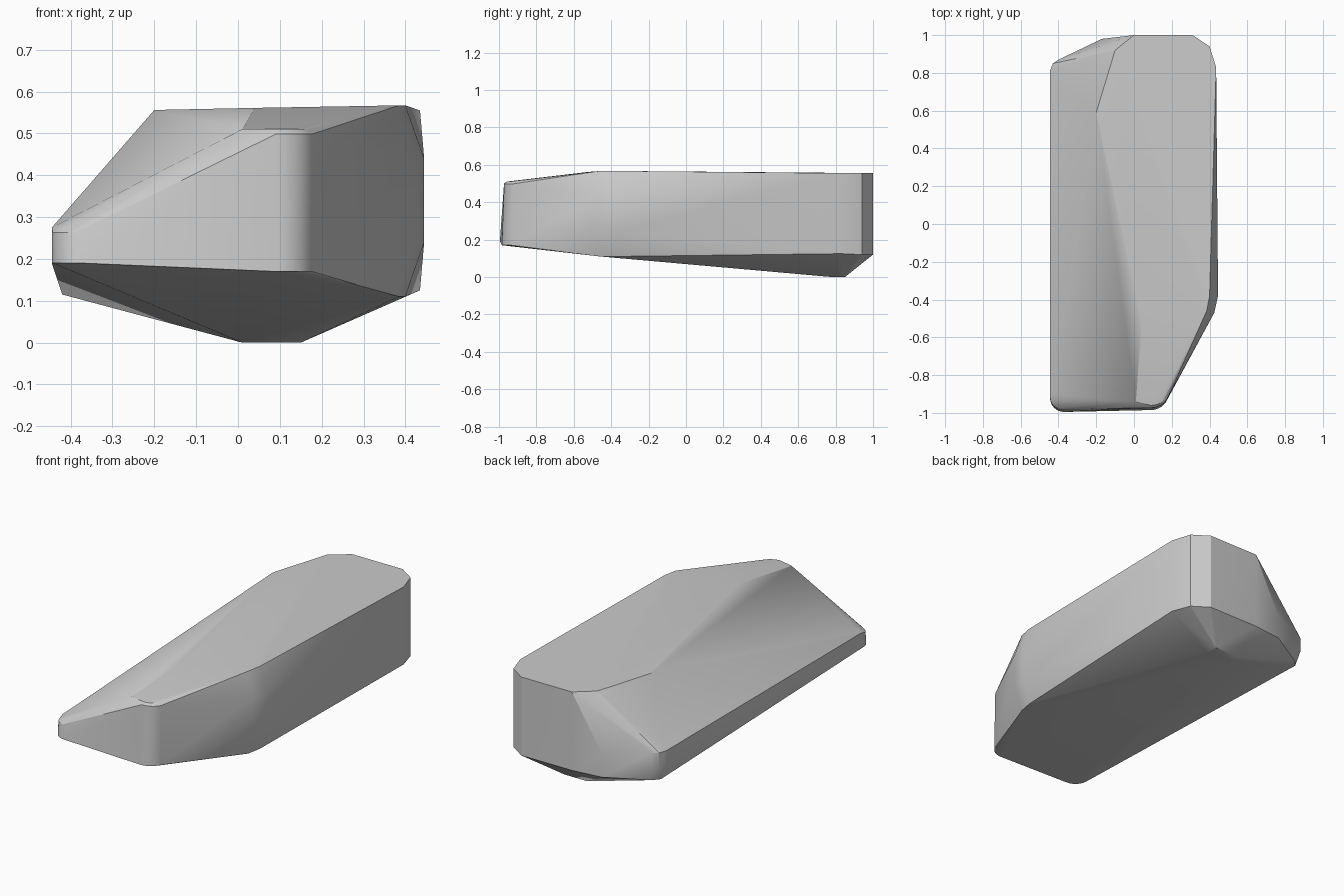
import bpy, bmesh, math

if "Cube" in bpy.data.objects:
    bpy.data.objects.remove(bpy.data.objects["Cube"])

# Upright edges of the faceted body: x, y, bottom z, top z
columns = [
    # rear right corner
    (0.435, 0.83, 0.125, 0.555), (0.40, 0.94, 0.12, 0.555),
    (0.31, 1.0, 0.12, 0.555), (0.0, 1.0, 0.12, 0.555),
    # right side bend, with a bulging waist
    (0.40, -0.38, 0.11, 0.567), (0.385, -0.46, 0.11, 0.567),
    (0.445, -0.38, 0.24, 0.44), (0.425, -0.47, 0.24, 0.44),
    # rear left corner
    (-0.17, 0.98, 0.12, 0.25), (-0.40, 0.87, 0.19, 0.275),
    (-0.43, 0.85, 0.19, 0.275), (-0.445, 0.81, 0.19, 0.275),
]

# Single points on the top plane and the low keel
points = [
    (-0.20, 0.59, 0.556), (-0.10, 0.92, 0.556), (0.04, -0.53, 0.561),
    (0.01, 0.85, 0.0), (0.15, 0.85, 0.0), (0.01, 0.80, 0.0), (0.15, 0.78, 0.0),
    (-0.42, 0.82, 0.115), (-0.39, 0.855, 0.115),
]


def arc_columns(cx, cy, r, a0, a1, z0, z1, drop, steps=6):
    """Rounded upright corner whose top edge is rolled over slightly."""
    for i in range(steps + 1):
        a = math.radians(a0 + (a1 - a0) * i / steps)
        c, s = math.cos(a), math.sin(a)
        points.append((cx + r * c, cy + r * s, z0))
        points.append((cx + r * c, cy + (r - 0.012) * s, z1 - drop))
        points.append((cx + (r - 0.01) * c, cy + (r - 0.025) * s, z1))


# Rounded front corners
arc_columns(-0.37, -0.92, 0.075, 180, 270, 0.19, 0.275, 0.012)
arc_columns(0.09, -0.89, 0.095, 270, 335, 0.17, 0.51, 0.012)
points += [(0.01, -0.94, 0.51), (-0.445, -0.90, 0.275)]

for x, y, z0, z1 in columns:
    points += [(x, y, z0), (x, y, z1)]

# Wrap the points in a tight convex skin
bm = bmesh.new()
for p in points:
    bm.verts.new(p)
hull = bmesh.ops.convex_hull(bm, input=bm.verts[:])
loose = [v for v in bm.verts if not v.link_faces]
bmesh.ops.delete(bm, geom=loose, context='VERTS')
bmesh.ops.dissolve_limit(bm, angle_limit=math.radians(0.5),
                         verts=bm.verts[:], edges=bm.edges[:])
bmesh.ops.recalc_face_normals(bm, faces=bm.faces[:])

mesh = bpy.data.meshes.new("faceted_body")
bm.to_mesh(mesh)
bm.free()
body = bpy.data.objects.new("faceted_body", mesh)
bpy.context.collection.objects.link(body)

# Soft shading across shallow facets, crisp elsewhere
bpy.context.view_layer.objects.active = body
body.select_set(True)
bpy.ops.object.shade_smooth_by_angle(angle=math.radians(20))
